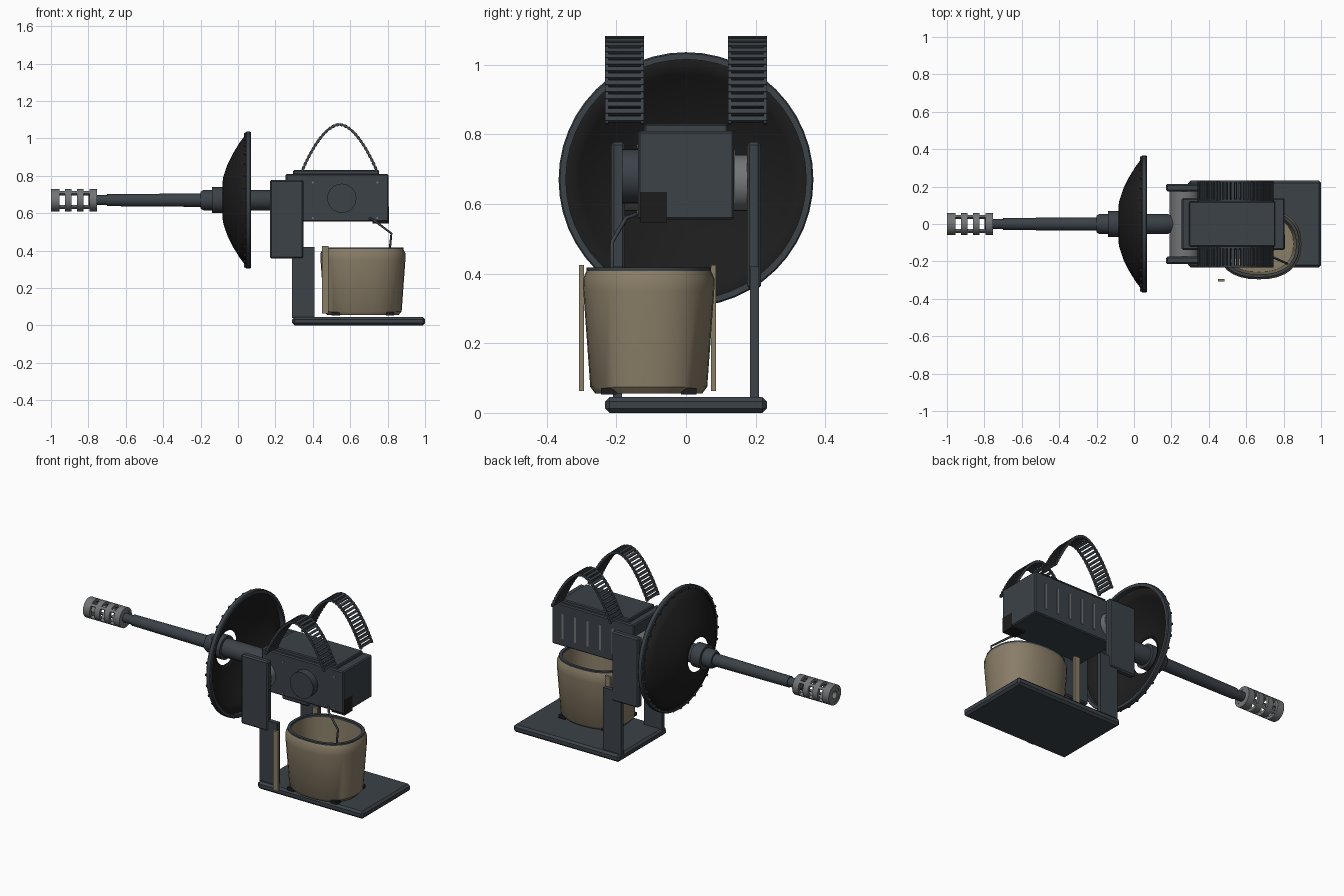
import bpy, bmesh, math
from mathutils import Matrix, Vector

if "Cube" in bpy.data.objects:
    bpy.data.objects.remove(bpy.data.objects["Cube"])


def material(name, rgb):
    m = bpy.data.materials.new(name)
    m.diffuse_color = (*rgb, 1)
    m.use_nodes = True
    m.node_tree.nodes["Principled BSDF"].inputs["Base Color"].default_value = m.diffuse_color
    return m


SLATE = material("slate_metal", (0.044, 0.054, 0.064))
BLACK = material("black_metal", (0.012, 0.012, 0.012))
GREY = material("grey_steel", (0.17, 0.175, 0.18))
TAN = material("tan_canvas", (0.25, 0.205, 0.135))
AXIS_Z = 0.67


def finish(bm, name, mat, smooth=True):
    bmesh.ops.recalc_face_normals(bm, faces=bm.faces)
    me = bpy.data.meshes.new(name)
    bm.to_mesh(me)
    bm.free()
    me.materials.append(mat)
    ob = bpy.data.objects.new(name, me)
    bpy.context.collection.objects.link(ob)
    if smooth:
        bpy.ops.object.select_all(action='DESELECT')
        ob.select_set(True)
        bpy.context.view_layer.objects.active = ob
        bpy.ops.object.shade_smooth_by_angle(angle=math.radians(35))
    return ob


def add_box(bm, lo, hi):
    lo, hi = Vector(lo), Vector(hi)
    mat = Matrix.Translation((lo + hi) / 2) @ Matrix.Diagonal((*(hi - lo), 1))
    bmesh.ops.create_cube(bm, size=1, matrix=mat)


def box(name, lo, hi, mat, bevel=0.0):
    bm = bmesh.new()
    add_box(bm, lo, hi)
    if bevel:
        bmesh.ops.bevel(bm, geom=bm.edges[:], offset=bevel, segments=1, affect='EDGES')
    return finish(bm, name, mat, False)


def lathe(name, profile, mat, seg=32, close=False):
    """Revolve (x, radius) points about the barrel axis."""
    bm = bmesh.new()
    rings = []
    for x, r in profile:
        rings.append([bm.verts.new((x, r * math.cos(2 * math.pi * i / seg),
                                    AXIS_Z + r * math.sin(2 * math.pi * i / seg)))
                      for i in range(seg)])
    pairs = list(zip(rings, rings[1:]))
    if close:
        pairs.append((rings[-1], rings[0]))
    for a, b in pairs:
        for i in range(seg):
            j = (i + 1) % seg
            bm.faces.new((a[i], a[j], b[j], b[i]))
    return finish(bm, name, mat)


def cylinder_y(name, x, z, r, y0, y1, mat, seg=32):
    bm = bmesh.new()
    m = Matrix.Translation((x, (y0 + y1) / 2, z)) @ Matrix.Rotation(math.pi / 2, 4, 'X')
    bmesh.ops.create_cone(bm, cap_ends=True, segments=seg, radius1=r, radius2=r,
                          depth=y1 - y0, matrix=m)
    return finish(bm, name, mat)


# base and mounting plates
box("base_plate", (0.29, -0.232, 0), (1.0, 0.232, 0.045), SLATE, 0.012)
for side, s in (("front", -1), ("back", 1)):
    y = sorted((s * 0.175, s * 0.215))
    box(side + "_cradle_plate", (0.17, y[0], 0.357), (0.35, y[1], 0.778), SLATE, 0.008)
    y = sorted((s * 0.184, s * 0.21))
    box(side + "_support_post", (0.29, y[0], 0.04), (0.41, y[1], 0.42), SLATE)
cylinder_y("trunnion", 0.27, 0.66, 0.08, -0.176, 0.176, GREY)

# receiver with lid, side cap, bolts and cooling slots
box("receiver", (0.255, -0.138, 0.555), (0.805, 0.138, 0.81), SLATE, 0.006)
box("receiver_lid", (0.295, -0.12, 0.80), (0.755, 0.12, 0.83), SLATE, 0.005)
cylinder_y("side_cap", 0.555, 0.68, 0.078, -0.184, -0.13, SLATE)
box("ejection_port", (0.72, -0.132, 0.545), (0.808, -0.055, 0.635), BLACK)
for i, (x, z) in enumerate(((0.745, 0.765), (0.745, 0.575), (0.40, 0.765), (0.40, 0.575))):
    cylinder_y("bolt_%d" % i, x, z, 0.006, -0.142, -0.13, GREY, 8)
for i in range(5):
    x = 0.395 + i * 0.084
    box("cooling_slot_%d" % i, (x - 0.006, 0.132, 0.60), (x + 0.006, 0.1405, 0.755), GREY)

# barrel and stepped collar
lathe("barrel", [(-0.80, 0.001), (-0.80, 0.026), (-0.70, 0.027), (-0.70, 0.032), (-0.20, 0.036),
                 (-0.20, 0.045), (-0.185, 0.054), (-0.14, 0.054), (-0.14, 0.07),
                 (-0.075, 0.07), (-0.075, 0.054), (0.18, 0.054), (0.205, 0.04), (0.27, 0.04)], SLATE)


def muzzle_brake():
    """Hollow tube with rows of windows cut through it."""
    xs = [-1, -0.955, -0.925, -0.89, -0.86, -0.825, -0.795, -0.755]
    seg, bm = 24, bmesh.new()
    grids = []
    for r in (0.06, 0.042):
        grids.append([[bm.verts.new((x, r * math.cos(math.tau * (i - 0.5) / seg),
                                     AXIS_Z + r * math.sin(math.tau * (i - 0.5) / seg)))
                       for i in range(seg)] for x in xs])
    out, inn = grids

    def solid(k, i):
        return 0 <= k < len(xs) - 1 and (k % 2 == 0 or i % 6 in (3,))
    for k in range(len(xs) - 1):
        for i in range(seg):
            if not solid(k, i):
                continue
            j = (i + 1) % seg
            for g in grids:
                bm.faces.new((g[k][i], g[k][j], g[k + 1][j], g[k + 1][i]))
            # walls around every opening
            if not solid(k - 1, i):
                bm.faces.new((out[k][i], out[k][j], inn[k][j], inn[k][i]))
            if not solid(k + 1, i):
                bm.faces.new((out[k + 1][i], out[k + 1][j], inn[k + 1][j], inn[k + 1][i]))
            if not solid(k, (i - 1) % seg):
                bm.faces.new((out[k][i], out[k + 1][i], inn[k + 1][i], inn[k][i]))
            if not solid(k, j):
                bm.faces.new((out[k][j], out[k + 1][j], inn[k + 1][j], inn[k][j]))
    finish(bm, "muzzle_brake", GREY)


muzzle_brake()
lathe("muzzle_front_ring", [(-0.998, 0.043), (-0.998, 0.022), (-0.97, 0.022), (-0.97, 0.043)], GREY, 24, True)
lathe("muzzle_back_ring", [(-0.79, 0.043), (-0.757, 0.058), (-0.757, 0.025)], GREY, 24)

# dish shield with rim and rim studs
dish = lathe("dish_shield", [(-0.08, 0.10), (-0.076, 0.125), (-0.054, 0.19), (-0.024, 0.25),
                             (0.01, 0.305), (0.045, 0.352)], BLACK, 48)
sol = dish.modifiers.new("thickness", 'SOLIDIFY')
sol.thickness, sol.offset = 0.005, 0
lathe("dish_rim", [(0.04, 0.345), (0.04, 0.362), (0.045, 0.366), (0.065, 0.366),
                   (0.07, 0.362), (0.07, 0.345)], SLATE, 48, True)
bm = bmesh.new()
for i in range(32):
    rot = Matrix.Translation((0, 0, AXIS_Z)) @ Matrix.Rotation(math.tau * i / 32, 4, 'X')
    m = rot @ Matrix.Translation((0.037, 0, 0.354)) @ Matrix.Diagonal((0.012, 0.012, 0.012, 1))
    bmesh.ops.create_cube(bm, size=1, matrix=m)
finish(bm, "rim_studs", SLATE, False)


# arched ladder belts
def arch(t):
    u = 2 * t - 1
    h = 0.6 * (1 - u * u) + 0.4 * (1 - abs(u) ** 1.6)
    return Vector((0.345 + 0.395 * t, 0, 0.832 + 0.243 * h))


def belt(name, yc):
    bm = bmesh.new()
    fine = [arch(i / 400) for i in range(401)]
    dist = [0.0]
    for a, b in zip(fine, fine[1:]):
        dist.append(dist[-1] + (b - a).length)
    n = 28
    pts = [fine[min(range(401), key=lambda q: abs(dist[q] - dist[-1] * k / n))] for k in range(n + 1)]
    for k in range(n):
        a, b = pts[k], pts[k + 1]
        d = b - a
        frame = Matrix.Translation((a + b) / 2 + Vector((0, yc, 0))) @ \
            Matrix.Rotation(-math.atan2(d.z, d.x), 4, 'Y')
        parts = [((0, 0, 0), (d.length * 0.62, 0.112, 0.016))]
        parts += [((0, s * 0.0515, 0), (d.length * 1.1, 0.01, 0.011)) for s in (-1, 1)]
        for pos, size in parts:
            bmesh.ops.create_cube(bm, size=1, matrix=frame @ Matrix.Translation(pos)
                                  @ Matrix.Diagonal((*size, 1)))
    finish(bm, name, SLATE, False)


belt("front_belt", -0.1765)
belt("back_belt", 0.1765)


# open casing bucket: rounded-square rings stacked in height, outside then inside
CX, CY = 0.668, -0.107


def ring_point(i, seg, ax, ay):
    c, s = math.cos(math.tau * i / seg), math.sin(math.tau * i / seg)
    return (CX + ax * math.copysign(abs(c) ** 0.85, c), CY + ay * math.copysign(abs(s) ** 0.85, s))


def stack(name, levels, mat, cap=False, close=False, seg=32):
    bm = bmesh.new()
    rings = [[bm.verts.new((*ring_point(i, seg, ax, ay), z)) for i in range(seg)]
             for z, ax, ay in levels]
    pairs = list(zip(rings, rings[1:])) + ([(rings[-1], rings[0])] if close else [])
    for a, b in pairs:
        for i in range(seg):
            j = (i + 1) % seg
            bm.faces.new((a[i], a[j], b[j], b[i]))
    if cap:
        bm.faces.new(rings[0])
        bm.faces.new(rings[-1])
    return finish(bm, name, mat)


stack("bucket", [(0.055, 0.19, 0.153), (0.075, 0.207, 0.168), (0.35, 0.227, 0.188),
                 (0.385, 0.227, 0.189), (0.41, 0.215, 0.178), (0.41, 0.20, 0.163),
                 (0.10, 0.185, 0.15)], TAN, cap=True)
stack("bucket_rim", [(0.404, 0.216, 0.179), (0.418, 0.216, 0.179),
                     (0.418, 0.199, 0.162), (0.404, 0.199, 0.162)], SLATE, close=True)
for i, (sx, sy) in enumerate(((-1, -1), (-1, 1), (1, -1), (1, 1))):
    x, y = CX + sx * 0.145, CY + sy * 0.115
    box("bucket_foot_%d" % i, (x - 0.022, y - 0.022, 0.053), (x + 0.022, y + 0.022, 0.072), BLACK)
for side, y in (("front", -0.307), ("back", 0.072)):
    box(side + "_slat", (0.45, y, 0.063), (0.485, y + 0.014, 0.425), TAN)

# bent hanger arm between receiver and bucket
cu = bpy.data.curves.new("hanger_arm", 'CURVE')
cu.dimensions = '3D'
cu.bevel_depth, cu.bevel_resolution = 0.006, 1
cu.use_fill_caps = True
sp = cu.splines.new('POLY')
path = [(0.70, -0.13, 0.575), (0.73, -0.172, 0.56), (0.82, -0.212, 0.492), (0.812, -0.212, 0.412)]
sp.points.add(len(path) - 1)
for p, c in zip(sp.points, path):
    p.co = (*c, 1)
cu.materials.append(SLATE)
bpy.context.collection.objects.link(bpy.data.objects.new("hanger_arm", cu))
